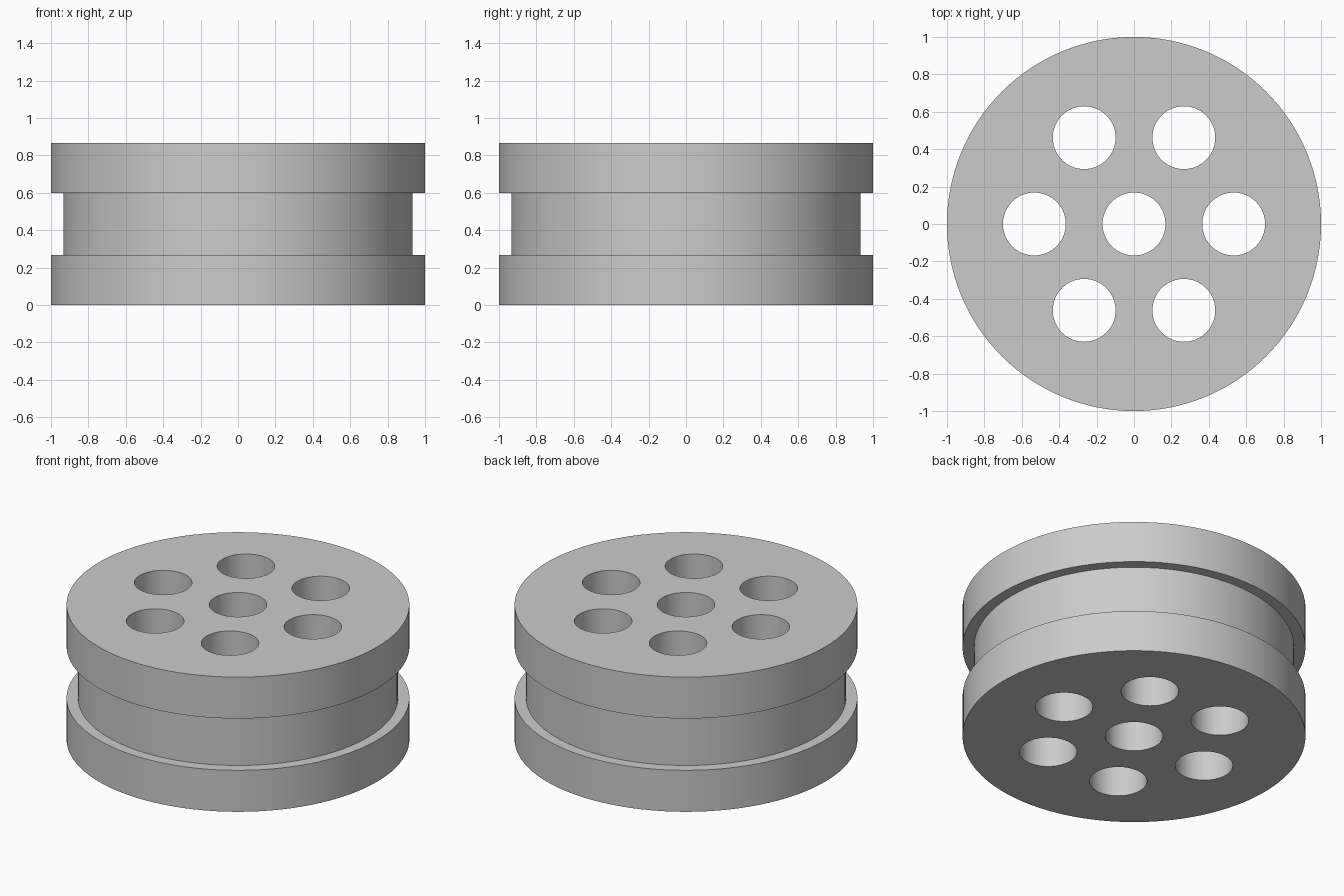
import bpy, bmesh, math
from mathutils import Matrix

if "Cube" in bpy.data.objects:
    bpy.data.objects.remove(bpy.data.objects["Cube"])

HEIGHT = 0.867
FLANGE = 0.267          # thickness of each rim
RIM_R, GROOVE_R = 1.0, 0.933
HOLE_R, HOLE_RING = 0.168, 0.533
SEGMENTS = 128

grey = bpy.data.materials.new("plain grey")
grey.diffuse_color = (0.6, 0.6, 0.6, 1)
grey.use_nodes = True
grey.node_tree.nodes["Principled BSDF"].inputs["Base Color"].default_value = grey.diffuse_color


def mesh_object(name, bm):
    bmesh.ops.recalc_face_normals(bm, faces=bm.faces)
    mesh = bpy.data.meshes.new(name)
    bm.to_mesh(mesh)
    bm.free()
    mesh.materials.append(grey)
    obj = bpy.data.objects.new(name, mesh)
    bpy.context.collection.objects.link(obj)
    return obj


# Wheel body: stepped profile turned round z, capped top and bottom
bm = bmesh.new()
profile = [(RIM_R, 0), (RIM_R, FLANGE), (GROOVE_R, FLANGE),
           (GROOVE_R, HEIGHT - FLANGE), (RIM_R, HEIGHT - FLANGE), (RIM_R, HEIGHT)]
rings = []
for r, z in profile:
    rings.append([bm.verts.new((r * math.cos(a), r * math.sin(a), z))
                  for a in (math.tau * i / SEGMENTS for i in range(SEGMENTS))])
for low, high in zip(rings, rings[1:]):
    for i in range(SEGMENTS):
        j = (i + 1) % SEGMENTS
        bm.faces.new((low[i], low[j], high[j], high[i]))
bm.faces.new(rings[0][::-1])
bm.faces.new(rings[-1])
wheel = mesh_object("grooved_wheel", bm)

# Hole cutters: one in the middle and six round it
bm = bmesh.new()
centres = [(0, 0)] + [(HOLE_RING * math.cos(k * math.pi / 3),
                       HOLE_RING * math.sin(k * math.pi / 3)) for k in range(6)]
for x, y in centres:
    bmesh.ops.create_cone(bm, cap_ends=True, segments=64, radius1=HOLE_R,
                          radius2=HOLE_R, depth=HEIGHT + 0.4,
                          matrix=Matrix.Translation((x, y, HEIGHT / 2)))
cutter = mesh_object("hole_cutter", bm)
cutter.hide_render = True

# Drill the holes, then discard the cutter
cut = wheel.modifiers.new("holes", 'BOOLEAN')
cut.operation = 'DIFFERENCE'
cut.solver = 'EXACT'
cut.object = cutter
bpy.context.view_layer.objects.active = wheel
wheel.select_set(True)
bpy.ops.object.modifier_apply(modifier=cut.name)
bpy.data.objects.remove(cutter)

# Smooth round walls with crisp rims
bpy.ops.object.shade_smooth_by_angle(angle=math.radians(30))
